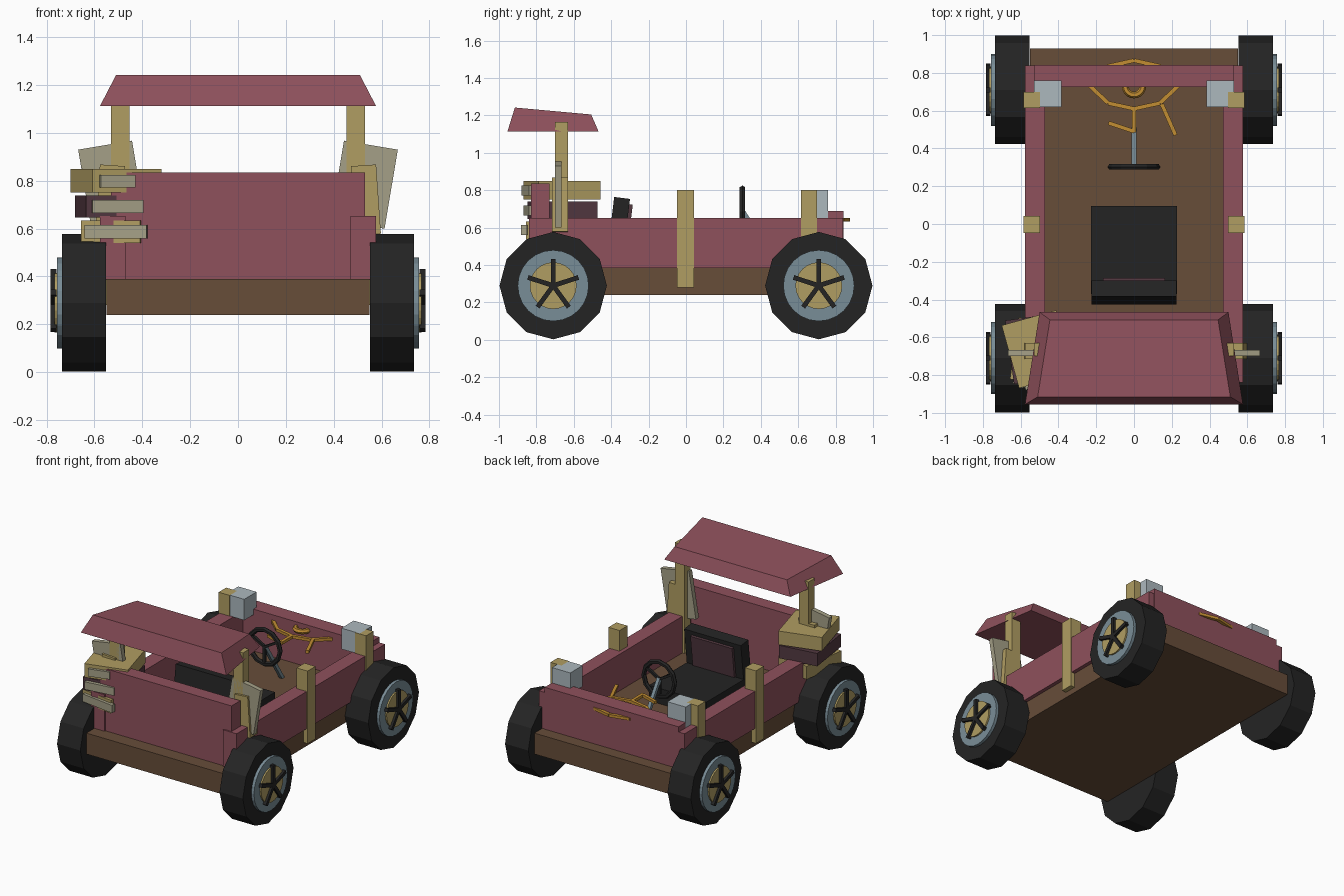
import bpy, math
from mathutils import Vector, Matrix

if "Cube" in bpy.data.objects:
    bpy.data.objects.remove(bpy.data.objects["Cube"])


def material(name, r, g, b):
    m = bpy.data.materials.new(name)
    lin = [((c / 255 + 0.055) / 1.055) ** 2.4 for c in (r, g, b)]
    m.diffuse_color = (*lin, 1)
    m.use_nodes = True
    m.node_tree.nodes["Principled BSDF"].inputs["Base Color"].default_value = m.diffuse_color
    return m


PINK = material("dusty red", 143, 81, 92)
BROWN = material("brown", 103, 77, 57)
TAN = material("tan wood", 176, 157, 98)
BLACK = material("black", 36, 36, 36)
BLUE = material("blue grey", 121, 141, 151)
LIGHT = material("pale grey", 172, 184, 190)
GOLD = material("gold", 194, 141, 50)
PAPER = material("grey beige", 165, 160, 135)
PLUM = material("dark plum", 82, 56, 64)


def mesh_object(name, verts, faces, mat):
    me = bpy.data.meshes.new(name)
    me.from_pydata([tuple(v) for v in verts], [], faces)
    me.materials.append(mat)
    ob = bpy.data.objects.new(name, me)
    bpy.context.collection.objects.link(ob)
    return ob


CUBE_FACES = [(0, 3, 2, 1), (4, 5, 6, 7), (0, 1, 5, 4), (1, 2, 6, 5), (2, 3, 7, 6), (3, 0, 4, 7)]
QUAD = [(-.5, -.5), (.5, -.5), (.5, .5), (-.5, .5)]


def box(name, center, size, mat, axis='Z', degrees=0):
    """Box with an optional turn about one axis."""
    rot = Matrix.Rotation(math.radians(degrees), 3, axis)
    verts = [Vector(center) + rot @ Vector((x * size[0], y * size[1], z * size[2]))
             for z in (-.5, .5) for x, y in QUAD]
    return mesh_object(name, verts, CUBE_FACES, mat)


def span(name, x, y, z, mat):
    """Upright box given by its extents."""
    lo, hi = zip(x, y, z)
    return box(name, [(a + b) / 2 for a, b in zip(lo, hi)], [b - a for a, b in zip(lo, hi)], mat)


def disc(name, x0, x1, y, z, radius, sides, mat):
    """Cylinder along x, with a corner at the top."""
    ring = [(radius * math.sin(t), radius * math.cos(t))
            for t in (2 * math.pi * i / sides for i in range(sides))]
    verts = [(x, y + a, z + b) for x in sorted((x0, x1)) for a, b in ring]
    n = sides
    faces = [tuple(range(n)), tuple(range(2 * n - 1, n - 1, -1))]
    faces += [(i, i + n, (i + 1) % n + n, (i + 1) % n) for i in range(n)]
    return mesh_object(name, verts, faces, mat)


def rod(name, a, b, width, height, mat):
    """Square bar between two points."""
    a, b = Vector(a), Vector(b)
    d = (b - a).normalized()
    up = Vector((0, 0, 1)) if abs(d.z) < .9 else Vector((0, 1, 0))
    s = d.cross(up).normalized()
    u = s.cross(d)
    verts = [p + s * (x * width) + u * (y * height) for p in (a, b) for x, y in QUAD]
    return mesh_object(name, verts, CUBE_FACES, mat)


def torus(name, loc, rot, major, minor, sides, mat):
    bpy.ops.mesh.primitive_torus_add(location=loc, rotation=rot, major_radius=major, minor_radius=minor,
                                     major_segments=sides, minor_segments=6)
    ob = bpy.context.object
    ob.name = name
    ob.data.materials.append(mat)
    return ob


# Floor and end walls
span("floor", (-.55, .55), (-.93, .93), (.24, .39), BROWN)
span("front_wall", (-.53, .53), (-.83, -.73), (.385, .835), PINK)
span("rear_wall", (-.53, .53), (.725, .842), (.385, .69), PINK)

for s, side in ((-1, "left"), (1, "right")):
    # Side walls, posts and lamps
    span(side + "_wall", sorted((s * .47, s * .577)), (-.84, .84), (.385, .652), PINK)
    span(side + "_middle_post", sorted((s * .497, s * .584)), (-.047, .043), (.28, .80), TAN)
    span(side + "_rear_post", sorted((s * .497, s * .584)), (.615, .70), (.28, .80), TAN)
    span(side + "_roof_post", sorted((s * .453, s * .53)), (-.70, -.63), (.39, 1.165), TAN)
    span(side + "_lamp", sorted((s * .385, s * .53)), (.62, .76), (.65, .80), LIGHT)
    # Tilted boards fixed to the roof posts
    box(side + "_board", (s * .528, -.683, .784), (.228, .034, .335), PAPER, 'Y', s * 9.5)
    box(side + "_board_block", (s * .535, -.673, .72), (.105, .085, .29), TAN, 'Y', s * -4)
    # Wheels
    for cy, end in ((-.71, "front"), (.71, "rear")):
        n = f"{end}_{side}_"
        disc(n + "tyre", s * .552, s * .736, cy, .29, .287, 12, BLACK)
        disc(n + "rim", s * .73, s * .757, cy, .29, .19, 24, BLUE)
        disc(n + "hub", s * .75, s * .768, cy, .29, .125, 24, TAN)
        for k in range(5):
            t = 2 * math.pi * k / 5
            rod(n + "spoke", (s * .772, cy, .29),
                (s * .772, cy + .142 * math.sin(t), .29 + .142 * math.cos(t)), .025, .025, BLACK)

# Roof: tapered slab sloping to the back
roof = [(-.577, -.955, 1.113), (.577, -.955, 1.113), (.50, -.467, 1.113), (-.50, -.467, 1.113),
        (-.51, -.915, 1.242), (.51, -.915, 1.242), (.445, -.507, 1.205), (-.445, -.507, 1.205)]
mesh_object("roof", roof, CUBE_FACES, PINK)

# Seat
span("seat_cushion", (-.227, .227), (-.37, .095), (.385, .50), BLACK)
box("seat_back", (0, -.363, .585), (.45, .085, .35), BLACK, 'X', -7)
box("seat_back_pad", (0, -.313, .615), (.33, .03, .22), PLUM, 'X', -7)

# Steering wheel and column
torus("steering_wheel", (0, .302, .685), (math.pi / 2, 0, 0), .123, .017, 12, BLACK)
for k in range(3):
    t = math.pi + 2 * math.pi * k / 3
    rod("steering_spoke", (0, .302, .685), (.12 * math.sin(t), .302, .685 + .12 * math.cos(t)),
        .02, .016, BLACK)
rod("steering_column", (0, .302, .69), (0, .50, .385), .024, .024, BLUE)

# Gold ornament lying across the rear wall
Z = .642
loop = [(0, .61), (.137, .64), (.235, .732), (.14, .835), (0, .866), (-.14, .835), (-.235, .732), (-.137, .64)]
bars = list(zip(loop, loop[1:] + loop[:1]))
bars += [((0, .61), (0, .485)), ((0, .49), (-.135, .535)), ((.147, .635), (.22, .47))]
for a, b in bars:
    rod("ornament_bar", (*a, Z), (*b, Z), .022, .02, GOLD)
torus("ornament_ring", (0, .73, Z + .01), (0, 0, 0), .047, .018, 20, GOLD)

# Stack of crooked crates with front labels
box("top_crate", (-.51, -.663, .80), (.30, .345, .098), TAN, 'Z', 15.5)
box("middle_crate", (-.52, -.66, .693), (.28, .34, .092), PLUM, 'Z', 8)
box("bottom_crate", (-.51, -.675, .587), (.25, .33, .094), TAN, 'Z', -8)
box("top_label", (-.505, -.845, .798), (.15, .03, .053), PAPER, 'Z', 15.5)
box("middle_label", (-.503, -.84, .692), (.215, .03, .055), PAPER, 'Z', 8)
box("bottom_label", (-.51, -.848, .587), (.26, .03, .055), PAPER, 'Z', -8)

# Make every face point outward
for ob in bpy.context.collection.objects:
    bpy.context.view_layer.objects.active = ob
    bpy.ops.object.mode_set(mode='EDIT')
    bpy.ops.mesh.select_all(action='SELECT')
    bpy.ops.mesh.normals_make_consistent(inside=False)
    bpy.ops.object.mode_set(mode='OBJECT')
